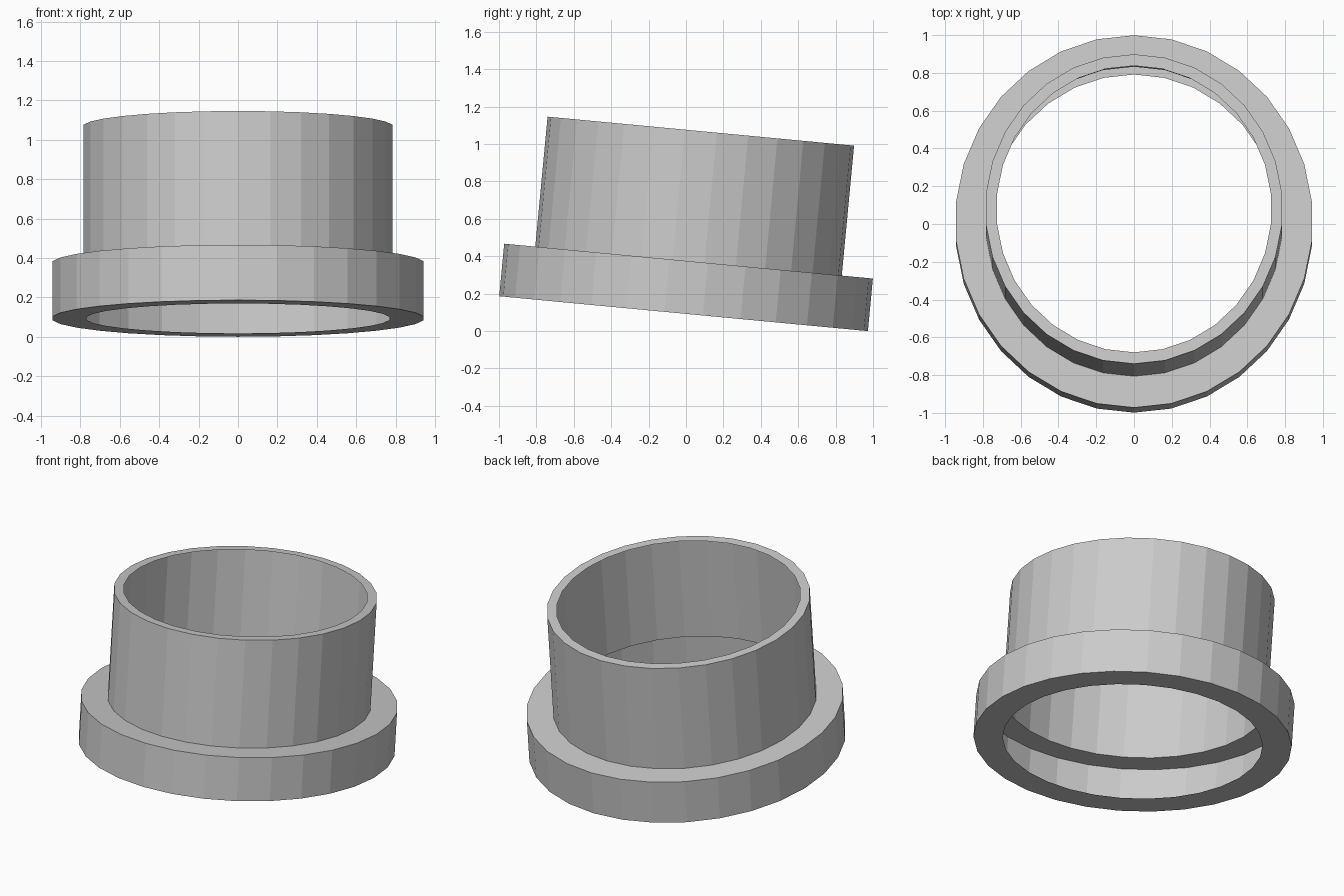
import bpy, bmesh, math
from mathutils import Matrix

if "Cube" in bpy.data.objects:
    bpy.data.objects.remove(bpy.data.objects["Cube"])

SIDES = 30
TILT = math.radians(5.4)
# the part is slightly oval and leans towards the back
PLACE = (Matrix.Translation((0, -0.013, 0.0932))
         @ Matrix.Rotation(-TILT, 4, 'X')
         @ Matrix.Diagonal((0.957, 1, 1, 1)))


def lathe(name, profile):
    """Sweep an open (radius, height) profile round the z axis."""
    bm = bmesh.new()
    rings = []
    for r, h in profile:
        rings.append([bm.verts.new((r * math.cos(a), r * math.sin(a), h))
                      for a in (math.pi / 2 + math.tau * i / SIDES for i in range(SIDES))])
    for low, high in zip(rings, rings[1:]):
        for i in range(SIDES):
            j = (i + 1) % SIDES
            bm.faces.new((low[i], low[j], high[j], high[i]))
    bm.transform(PLACE)
    mesh = bpy.data.meshes.new(name)
    bm.to_mesh(mesh)
    bm.free()
    obj = bpy.data.objects.new(name, mesh)
    bpy.context.collection.objects.link(obj)
    return obj


# Hollow flange: bottom lip, outer wall, top shelf
lathe("flange", [(0.808, 0), (0.99, 0), (0.99, 0.282), (0.823, 0.282)])

# Thin sleeve with an inward rim at the top
lathe("sleeve", [(0.823, 0.282), (0.823, 0.98), (0.762, 0.98)])
